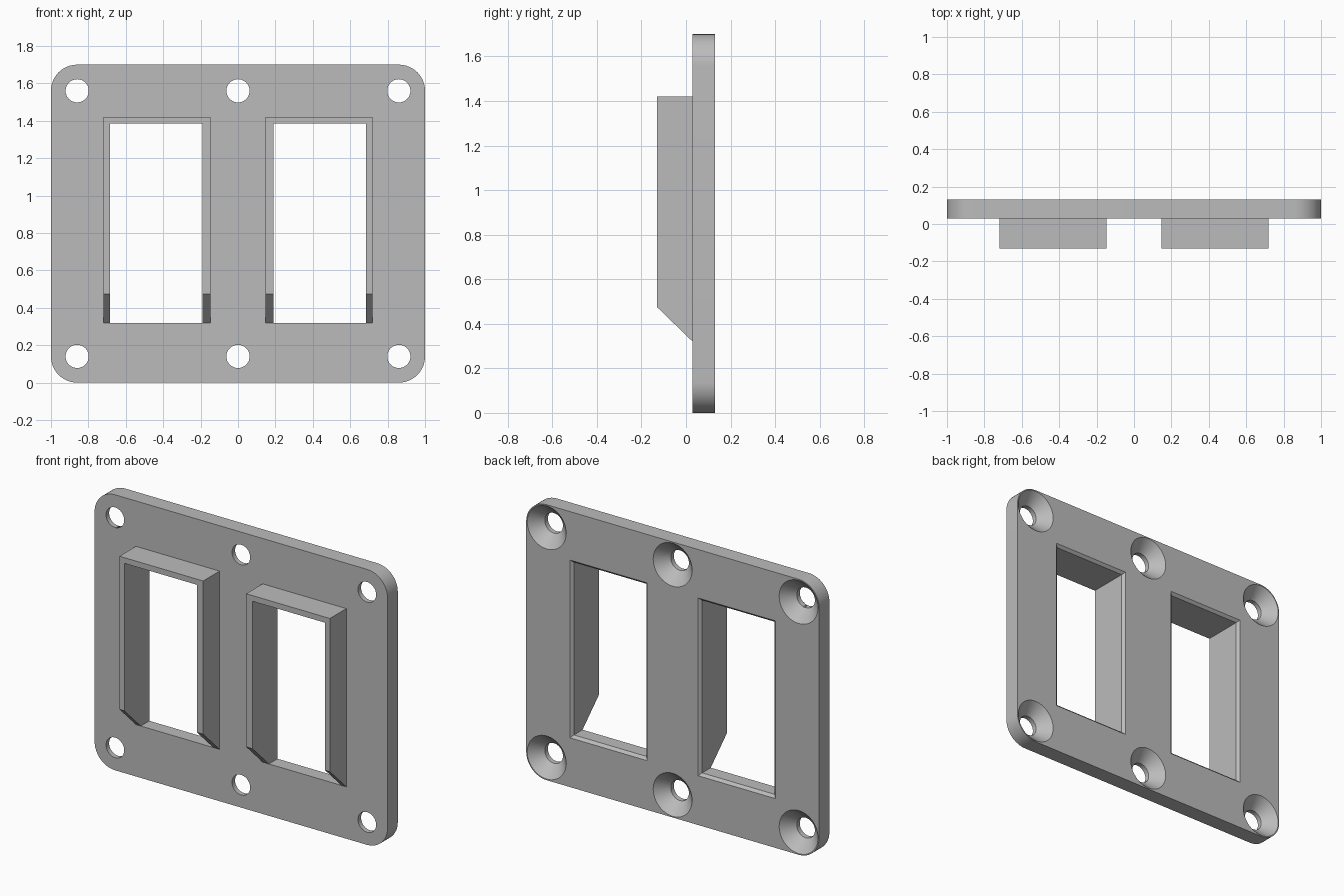
import bpy, bmesh
from math import sin, cos, pi, radians

cube = bpy.data.objects.get("Cube")
if cube:
    bpy.data.objects.remove(cube, do_unlink=True)

grey = bpy.data.materials.new("plain grey")
grey.use_nodes = True
COLOUR = (0.5, 0.5, 0.5, 1)
grey.diffuse_color = COLOUR
grey.node_tree.nodes["Principled BSDF"].inputs["Base Color"].default_value = COLOUR

FRONT, BACK, HEIGHT, RADIUS = 0.03, 0.13, 1.70, 0.14
CHAMFER = 0.016


def loft(name, rings):
    """Closed solid through a list of equally long point rings."""
    bm = bmesh.new()
    loops = [[bm.verts.new(p) for p in ring] for ring in rings]
    for a, b in zip(loops, loops[1:]):
        for i in range(len(a)):
            j = (i + 1) % len(a)
            bm.faces.new((a[i], a[j], b[j], b[i]))
    bm.faces.new(loops[0])
    bm.faces.new(loops[-1])
    bmesh.ops.recalc_face_normals(bm, faces=bm.faces)
    mesh = bpy.data.meshes.new(name)
    bm.to_mesh(mesh)
    bm.free()
    mesh.materials.append(grey)
    obj = bpy.data.objects.new(name, mesh)
    bpy.context.collection.objects.link(obj)
    return obj


def circle(x, z, r, y, n=48):
    return [(x + r * cos(2 * pi * i / n), y, z + r * sin(2 * pi * i / n)) for i in range(n)]


def rectangle(x0, x1, z0, z1, y, grow=0):
    return [(x0 - grow, y, z0 - grow), (x1 + grow, y, z0 - grow),
            (x1 + grow, y, z1 + grow), (x0 - grow, y, z1 + grow)]


def rounded_outline(y, steps=12):
    points = []
    corners = ((1, 1), (-1, 1), (-1, -1), (1, -1))
    for k, (sx, sz) in enumerate(corners):
        cx, cz = sx * (1 - RADIUS), HEIGHT / 2 + sz * (HEIGHT / 2 - RADIUS)
        for i in range(steps + 1):
            a = pi / 2 * (k + i / steps)
            points.append((cx + RADIUS * cos(a), y, cz + RADIUS * sin(a)))
    return points


def combine(target, other, operation):
    mod = target.modifiers.new(operation.lower(), "BOOLEAN")
    mod.operation, mod.solver, mod.object = operation, "EXACT", other
    bpy.context.view_layer.objects.active = target
    bpy.ops.object.modifier_apply(modifier=mod.name)
    bpy.data.objects.remove(other, do_unlink=True)


# Rounded mounting plate
plate = loft("mounting_plate", [rounded_outline(FRONT), rounded_outline(BACK)])

# Raised hoods with sloping lower ends
hood = [(-0.13, 1.42), (-0.13, 0.475), (FRONT, 0.32), (0.08, 0.32), (0.08, 1.42)]
for side in (-1, 1):
    frame = loft("window_frame", [[(side * x, y, z) for y, z in hood] for x in (0.147, 0.718)])
    combine(plate, frame, "UNION")

# Window openings, chamfered at the back
for side in (-1, 1):
    x0, x1 = sorted((side * 0.19, side * 0.685))
    steps = ((-0.3, 0), (BACK - CHAMFER, 0), (BACK + CHAMFER, 2 * CHAMFER))
    cutter = loft("window_cutter", [rectangle(x0, x1, 0.32, 1.385, y, g) for y, g in steps])
    combine(plate, cutter, "DIFFERENCE")

# Screw holes, countersunk from the back
for x in (-0.86, 0, 0.86):
    for z in (RADIUS, HEIGHT - RADIUS):
        steps = ((-0.3, 0.062), (0.06, 0.062), (BACK, 0.133), (BACK + 0.02, 0.153))
        cutter = loft("screw_cutter", [circle(x, z, r, y) for y, r in steps])
        combine(plate, cutter, "DIFFERENCE")

bpy.ops.object.select_all(action="DESELECT")
plate.select_set(True)
bpy.context.view_layer.objects.active = plate
bpy.ops.object.shade_smooth_by_angle(angle=radians(30))
